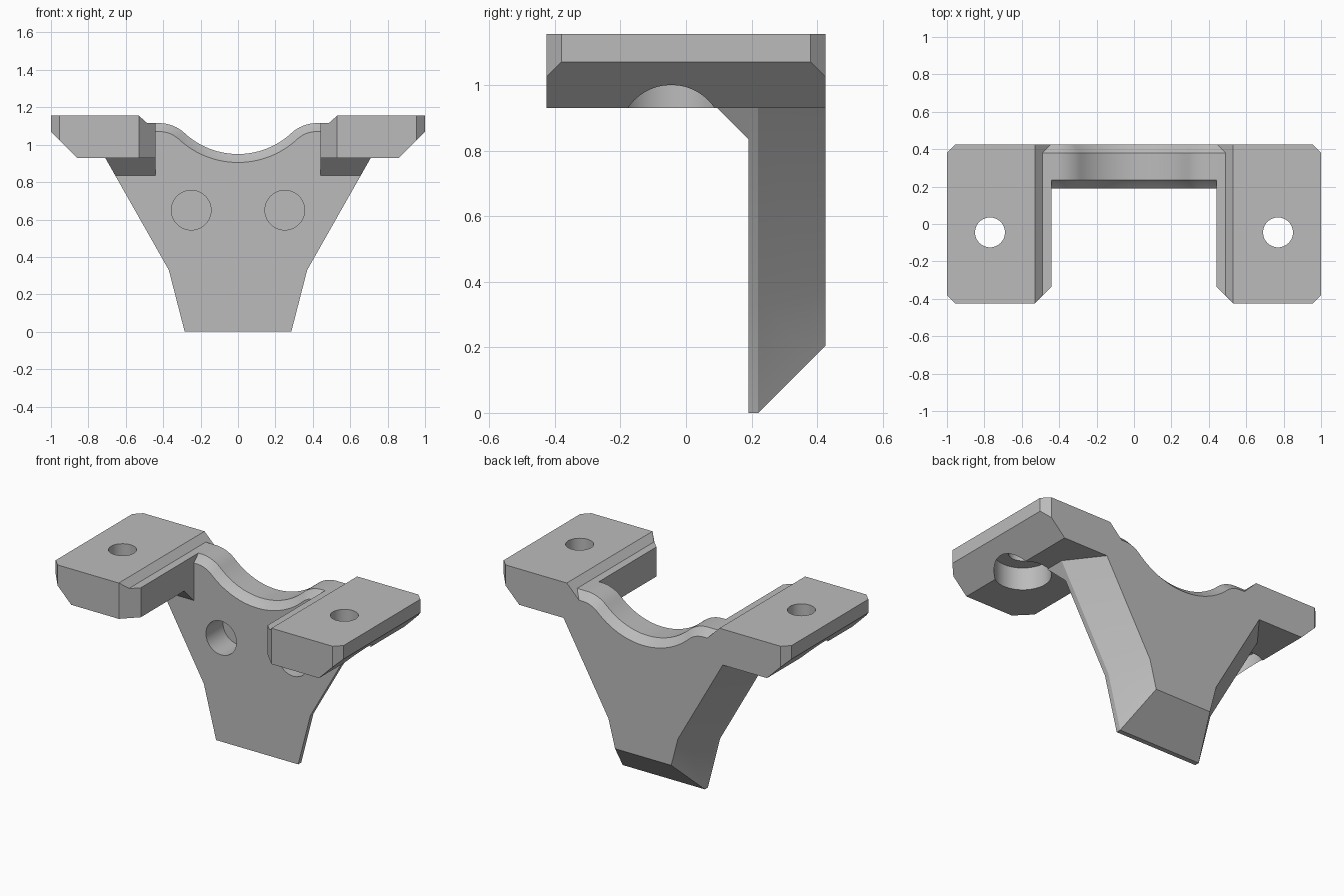
import bpy, bmesh, math
from mathutils import Matrix

cube = bpy.data.objects.get("Cube")
if cube:
    bpy.data.objects.remove(cube, do_unlink=True)

grey = bpy.data.materials.new("plain_grey")
grey.use_nodes = True
grey.diffuse_color = (0.5, 0.5, 0.5, 1)
grey.node_tree.nodes["Principled BSDF"].inputs["Base Color"].default_value = (0.5, 0.5, 0.5, 1)


def finish(name, bm):
    bmesh.ops.remove_doubles(bm, verts=bm.verts, dist=0.0005)
    bmesh.ops.recalc_face_normals(bm, faces=bm.faces)
    mesh = bpy.data.meshes.new(name)
    bm.to_mesh(mesh)
    bm.free()
    mesh.materials.append(grey)
    ob = bpy.data.objects.new(name, mesh)
    bpy.context.collection.objects.link(ob)
    return ob


def loft(name, rings):
    """Skin a row of matching closed outlines and cap both ends."""
    bm = bmesh.new()
    rows = [[bm.verts.new(p) for p in ring] for ring in rings]
    n = len(rows[0])
    for a, b in zip(rows, rows[1:]):
        for i in range(n):
            j = (i + 1) % n
            bm.faces.new((a[i], a[j], b[j], b[i]))
    bm.faces.new(rows[0])
    bm.faces.new(rows[-1])
    return finish(name, bm)


def drill(ob, centre, radius, depth, along_y=False):
    """Cut a round hole centred on a point, then drop the cutter."""
    bm = bmesh.new()
    turn = Matrix.Rotation(math.pi / 2, 4, 'X') if along_y else Matrix()
    bmesh.ops.create_cone(bm, cap_ends=True, segments=48, radius1=radius, radius2=radius,
                          depth=depth, matrix=Matrix.Translation(centre) @ turn)
    cutter = finish("hole_cutter", bm)
    cutter.hide_render = True
    mod = ob.modifiers.new("hole", 'BOOLEAN')
    mod.operation, mod.solver, mod.object = 'DIFFERENCE', 'EXACT', cutter
    bpy.context.view_layer.objects.active = ob
    bpy.ops.object.modifier_apply(modifier=mod.name)
    bpy.data.objects.remove(cutter, do_unlink=True)


def saddle(off, steps=14):
    """Right half of the saddle curve, lowered by a chamfer offset."""
    cx, cz, big, fz, small = 0.42, 1.37, 0.42, 0.918, 0.197
    end = math.atan2(cx, cz - fz)
    ts = [end * i / steps for i in range(steps + 1)]
    pts = [((big + off) * math.sin(t), cz - (big + off) * math.cos(t)) for t in ts]
    pts += [(cx - (small - off) * math.sin(t), fz + (small - off) * math.cos(t))
            for t in reversed(ts[:-1])]
    return pts + [(0.45, 1.115 - off)]


# Back plate: drafted sides, sloped foot, chamfered saddle on top
def plate_ring(y, off):
    t = max(0, (y - 0.22) / 0.205)
    def mix(a, b):
        return a + (b - a) * t
    side = [(0.52, 1.0), (mix(0.71, 0.553) - 0.03, 0.94), (mix(0.71, 0.553), 0.93),
            (mix(0.37, 0.241), mix(0.33, 0.382)), (mix(0.285, 0.195), mix(0, 0.205))]
    half = saddle(off) + side
    whole = half + [(-x, z) for x, z in reversed(half[1:])]
    return [(x, y, z) for x, z in whole]


plate = loft("back_plate", [plate_ring(y, off) for y, off in
             ((0.19, 0.045), (0.22, 0.018), (0.235, 0), (0.38, 0), (0.425, 0.045))])
for s in (-1, 1):
    drill(plate, (s * 0.25, 0.26, 0.65), 0.106, 0.2, along_y=True)


# Mounting wings: clipped corners, low inner step, sloped outer underside
def wing_ring(s, y, inner, outer, drop=0):
    low = max(inner, 0.49)
    prof = [(inner, 0.93), (inner, 1.115 + low - 0.49 - drop),
            (low - drop, 1.115 + low - 0.49 - drop), (0.53, 1.155),
            (outer, 1.155), (outer, outer + 0.07), (0.86, 0.93)]
    return [(s * x, y, z) for x, z in prof]


parts = [plate]
for s, label in ((1, "left"), (-1, "right")):
    wing = loft(label + "_wing", [
        wing_ring(s, -0.425, 0.53, 0.955), wing_ring(s, -0.38, 0.485, 1.0),
        wing_ring(s, -0.335, 0.44, 1.0), wing_ring(s, 0.38, 0.44, 1.0),
        wing_ring(s, 0.425, 0.44, 0.955, 0.045)])
    # Bolt hole with a wide recess from below
    drill(wing, (s * 0.77, -0.045, 0.97), 0.16, 0.2)
    drill(wing, (s * 0.77, -0.045, 1.1), 0.08, 0.4)
    # Sloped rib between wing and plate
    rib = [[(s * x, y, z) for x, y, z in
            ((a, 0.095, 0.93), (b, 0.19, 0.835), (b, 0.2, 0.835), (a, 0.2, 0.93))]
           for a, b in ((0.44, 0.44), (0.71, 0.656))]
    parts += [wing, loft(label + "_rib", rib)]

# Smooth the curves, keep hard edges
bpy.ops.object.select_all(action='DESELECT')
for ob in parts:
    ob.select_set(True)
bpy.context.view_layer.objects.active = plate
bpy.ops.object.shade_smooth_by_angle(angle=math.radians(30))
